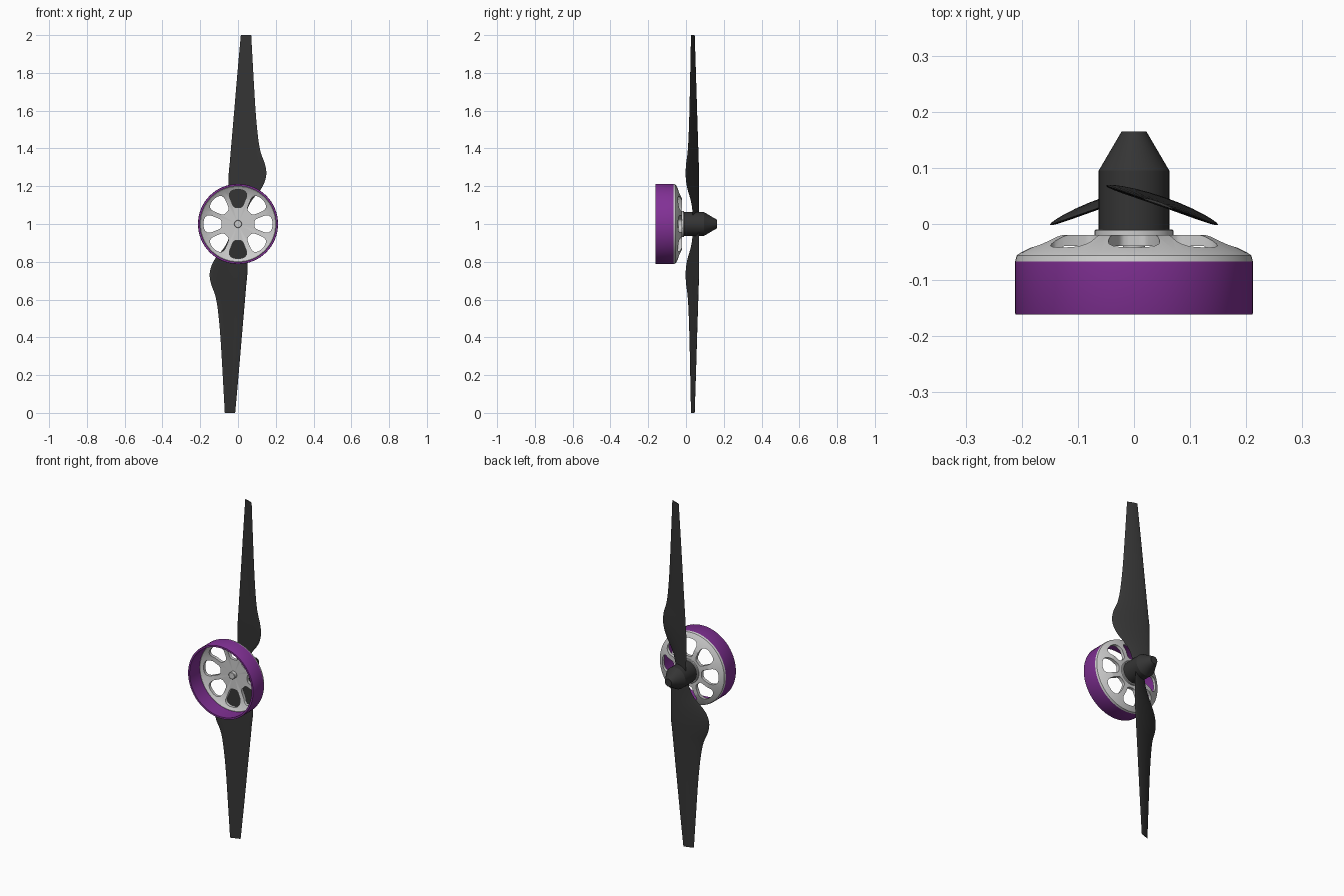
import bpy, bmesh, math
from mathutils import Vector

if "Cube" in bpy.data.objects:
    bpy.data.objects.remove(bpy.data.objects["Cube"])


def material(name, rgb):
    m = bpy.data.materials.new(name)
    m.diffuse_color = (*rgb, 1)
    m.use_nodes = True
    m.node_tree.nodes["Principled BSDF"].inputs["Base Color"].default_value = m.diffuse_color
    return m


DARK = material("dark_plastic", (0.035, 0.035, 0.035))
PURPLE = material("purple_metal", (0.22, 0.03, 0.30))


def finish(bm, name, mat=None, smooth=True):
    bmesh.ops.remove_doubles(bm, verts=bm.verts, dist=1e-5)
    bmesh.ops.recalc_face_normals(bm, faces=bm.faces)
    me = bpy.data.meshes.new(name)
    bm.to_mesh(me)
    bm.free()
    ob = bpy.data.objects.new(name, me)
    bpy.context.collection.objects.link(ob)
    ob.location.z = 1
    if mat:
        me.materials.append(mat)
    if smooth:
        smooth_object(ob)
    return ob


def smooth_object(ob):
    bpy.ops.object.select_all(action='DESELECT')
    ob.select_set(True)
    bpy.context.view_layer.objects.active = ob
    bpy.ops.object.shade_smooth_by_angle(angle=math.radians(30))


def lathe(name, profile, mat=None, closed=False, n=64, smooth=True):
    """Revolve (radius, y) points about the y axis."""
    bm = bmesh.new()
    vs = [bm.verts.new((r, y, 0)) for r, y in profile]
    pairs = list(zip(vs, vs[1:])) + ([(vs[-1], vs[0])] if closed else [])
    es = [bm.edges.new(p) for p in pairs]
    bmesh.ops.spin(bm, geom=vs + es, cent=(0, 0, 0), axis=(0, 1, 0),
                   angle=2 * math.pi, steps=n)
    return finish(bm, name, mat, smooth)


# Motor bell: purple ring and grey end plate
lathe("bell_ring", [(0.212, -0.067), (0.212, -0.159), (0.211, -0.161),
                    (0.201, -0.161), (0.201, -0.067)], PURPLE, closed=True)
plate = lathe("bell_plate", [(0, -0.02), (0.134, -0.02), (0.142, -0.022),
                             (0.202, -0.051), (0.209, -0.056), (0.212, -0.067),
                             (0.199, -0.068), (0.19, -0.062), (0.14, -0.039),
                             (0, -0.039)], smooth=False)

# Eight rounded windows cut through the plate
half = [(0.087, 0.012), (0.090, 0.020), (0.096, 0.026), (0.138, 0.043),
        (0.152, 0.046), (0.164, 0.044), (0.173, 0.037), (0.179, 0.026),
        (0.182, 0.012)]
outline = half + [(r, -t) for r, t in reversed(half)]
bm = bmesh.new()
for k in range(8):
    c, s = math.cos(k * math.pi / 4), math.sin(k * math.pi / 4)
    f = bm.faces.new([bm.verts.new((r * c - t * s, -0.1, r * s + t * c))
                      for r, t in outline])
    ext = bmesh.ops.extrude_face_region(bm, geom=[f], use_keep_orig=True)
    bmesh.ops.translate(bm, vec=(0, 0.12, 0), verts=[
        g for g in ext["geom"] if isinstance(g, bmesh.types.BMVert)])
cutter = finish(bm, "window_cutter", smooth=False)
cutter.hide_render = True
mod = plate.modifiers.new("windows", 'BOOLEAN')
mod.operation, mod.object, mod.solver = 'DIFFERENCE', cutter, 'EXACT'
bpy.ops.object.select_all(action='DESELECT')
bpy.context.view_layer.objects.active = plate
plate.select_set(True)
bpy.ops.object.modifier_apply(modifier=mod.name)
bpy.data.objects.remove(cutter)
smooth_object(plate)

# Collar, shaft and propeller hub
lathe("collar", [(0, -0.022), (0.07, -0.022), (0.07, -0.012),
                 (0.068, -0.01), (0, -0.01)])
lathe("shaft", [(0, -0.03), (0.02, -0.03), (0.02, -0.058),
                (0.018, -0.06), (0, -0.06)], n=32)
lathe("propeller_hub", [(0, -0.011), (0.063, -0.011), (0.063, 0.095),
                        (0.022, 0.165), (0, 0.165)], DARK, n=48)

# Propeller blades: lofted aerofoil sections (height, left edge, right edge)
stations = [(0.0, -0.046, 0.042), (0.06, -0.048, 0.045), (0.12, -0.050, 0.070),
            (0.18, -0.050, 0.118), (0.225, -0.050, 0.142),
            (0.27, -0.049, 0.150), (0.32, -0.044, 0.142),
            (0.38, -0.039, 0.120), (0.46, -0.032, 0.106),
            (0.60, -0.020, 0.093), (0.80, -0.003, 0.081), (1.0, 0.015, 0.070)]


def smooth_stations(pts, sub=4):
    """Catmull-Rom through the stations."""
    p = [Vector(q) for q in pts]
    p = [p[0]] + p + [p[-1]]
    out = []
    for a, b, c, d in zip(p, p[1:], p[2:], p[3:]):
        for i in range(sub):
            t = i / sub
            out.append(0.5 * (2 * b + (c - a) * t + (2 * a - 5 * b + 4 * c - d) * t * t
                              + (3 * b - a - 3 * c + d) * t ** 3))
    return out + [p[-1]]


def section(z, xl, xr, n=12):
    chord = xr - xl
    pts = []
    for i in range(2 * n):
        a = math.pi * i / n
        t = 0.5 - 0.5 * math.cos(a)
        h = chord * (0.045 * math.sin(a) + 0.03 * 4 * t * (1 - t))
        x = xl + chord * t
        pts.append((x + 0.33 * h, 0.051 - 0.35 * x + 0.94 * h, z))
    return pts


for name, turn in (("upper_blade", 0), ("lower_blade", math.pi)):
    bm = bmesh.new()
    rings = [[bm.verts.new(p) for p in section(*s)] for s in smooth_stations(stations)]
    for a, b in zip(rings, rings[1:]):
        for i in range(len(a)):
            j = (i + 1) % len(a)
            bm.faces.new((a[i], a[j], b[j], b[i]))
    bm.faces.new(rings[0])
    bm.faces.new(rings[-1])
    finish(bm, name, DARK).rotation_euler.y = turn
